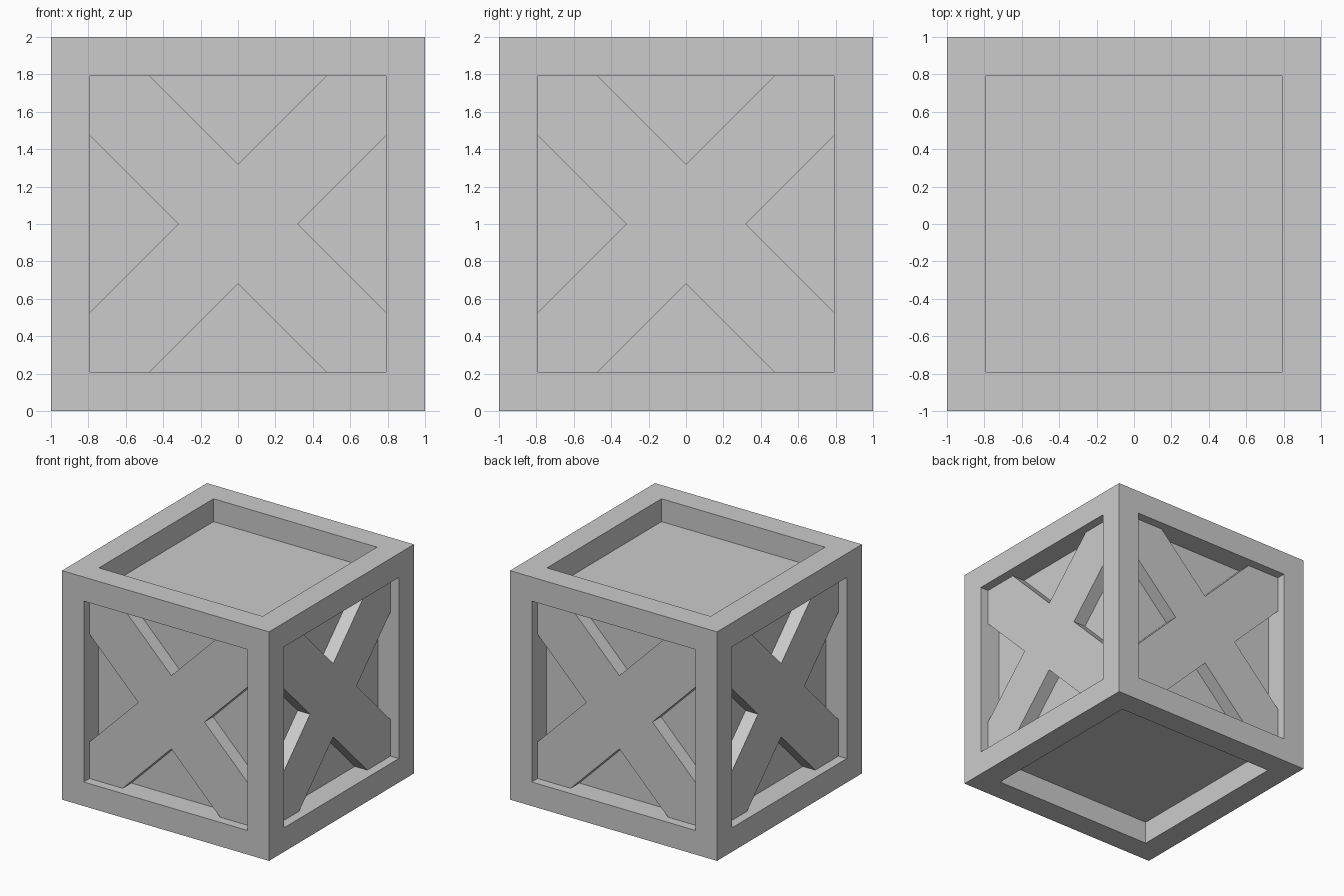
import bpy, bmesh, math
from mathutils import Matrix, Vector

if "Cube" in bpy.data.objects:
    bpy.data.objects.remove(bpy.data.objects["Cube"])

HALF = 1.0      # half size of the crate
OPEN = 0.79     # half size of each framed opening
RECESS = 0.20   # depth of the recessed panels
FACE = 0.92     # distance of the brace face from the centre
ARM = 0.32      # centre to notch of the cross brace


def add_object(name, bm):
    bmesh.ops.recalc_face_normals(bm, faces=bm.faces[:])
    mesh = bpy.data.meshes.new(name)
    bm.to_mesh(mesh)
    bm.free()
    obj = bpy.data.objects.new(name, mesh)
    bpy.context.collection.objects.link(obj)
    return obj


# Crate body: cube with a raised frame around a recessed panel on all six sides
bm = bmesh.new()
bmesh.ops.create_cube(bm, size=2 * HALF, matrix=Matrix.Translation((0, 0, HALF)))
panels = bm.faces[:]
bmesh.ops.inset_individual(bm, faces=panels, thickness=HALF - OPEN, use_even_offset=True)
for panel in panels:
    inward = -panel.normal.copy() * RECESS
    new = bmesh.ops.extrude_discrete_faces(bm, faces=[panel])["faces"][0]
    bmesh.ops.translate(bm, verts=new.verts[:], vec=inward)
add_object("crate_frame", bm)


# Cross brace: one quarter of the X outline, repeated by rotation, then extruded
def cross_brace(name, angle):
    bm = bmesh.new()
    quarter = [(OPEN, OPEN - ARM), (OPEN, OPEN), (OPEN - ARM, OPEN), (0, ARM)]
    verts = []
    for k in range(4):
        turn = Matrix.Rotation(k * math.pi / 2, 2)
        for p in quarter:
            x, z = turn @ Vector(p)
            verts.append(bm.verts.new((x, -FACE, z + HALF)))
    face = bm.faces.new(verts)
    out = bmesh.ops.extrude_face_region(bm, geom=[face])["geom"]
    back = [g for g in out if isinstance(g, bmesh.types.BMVert)]
    bmesh.ops.translate(bm, verts=back, vec=(0, FACE - (HALF - RECESS), 0))
    bmesh.ops.rotate(bm, verts=bm.verts[:], cent=(0, 0, 0),
                     matrix=Matrix.Rotation(angle, 3, 'Z'))
    add_object(name, bm)


for i, side in enumerate(("front", "right", "back", "left")):
    cross_brace(side + "_cross_brace", i * math.pi / 2)
